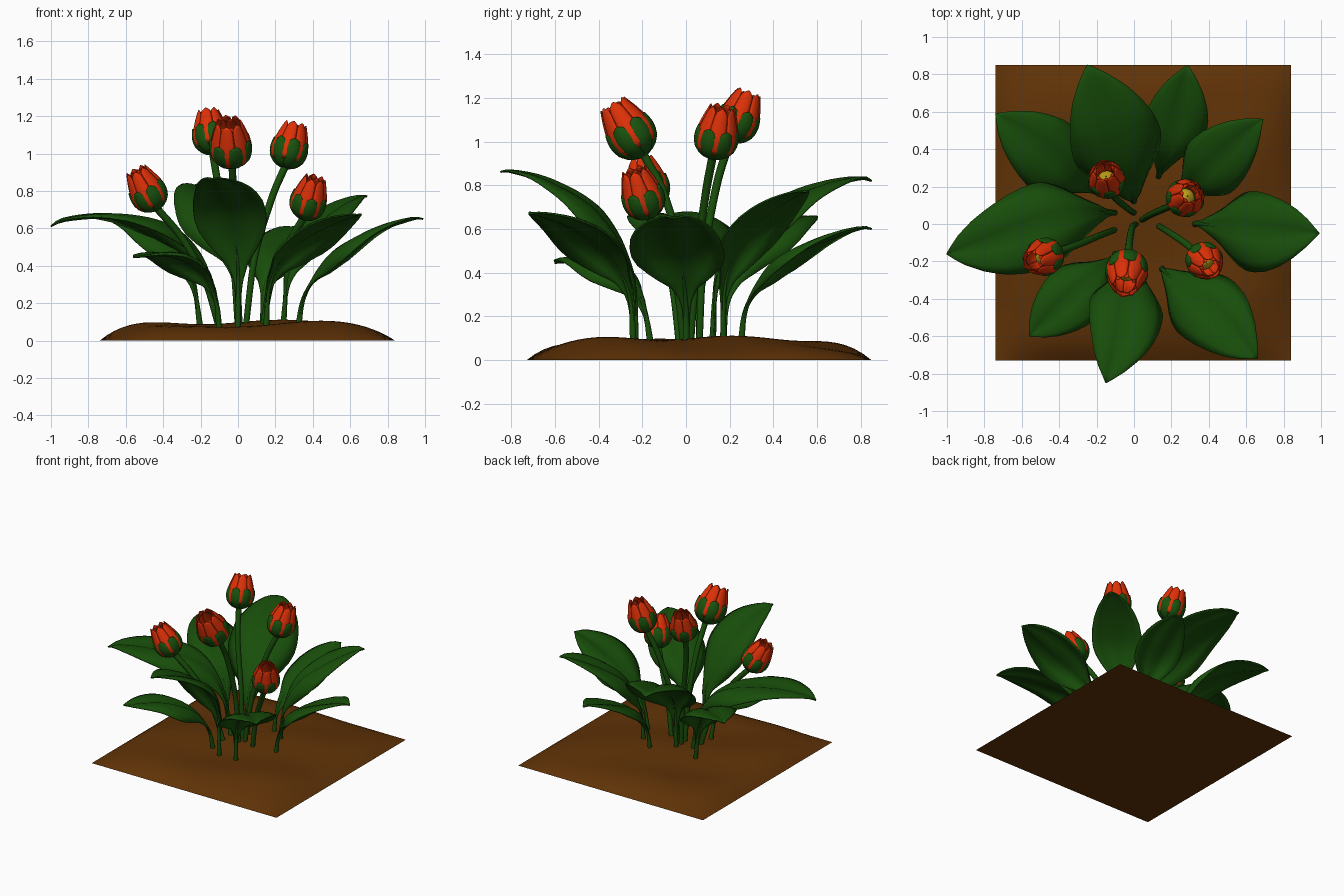
import bpy, bmesh, math
from mathutils import Vector

if "Cube" in bpy.data.objects:
    bpy.data.objects.remove(bpy.data.objects["Cube"])


def material(name, rgb):
    m = bpy.data.materials.new(name)
    m.diffuse_color = (*rgb, 1)
    m.use_nodes = True
    m.node_tree.nodes["Principled BSDF"].inputs["Base Color"].default_value = m.diffuse_color
    return m


LEAF = material("leaf_green", (0.009, 0.075, 0.003))
SEPAL = material("sepal_green", (0.01, 0.085, 0.004))
RED = material("petal_red", (0.72, 0.03, 0.002))
YELLOW = material("stamen_yellow", (0.5, 0.33, 0.01))
SOIL = material("soil_brown", (0.115, 0.032, 0.002))


def finish(bm, name, mat, thick=0, angle=50):
    me = bpy.data.meshes.new(name)
    bm.to_mesh(me)
    bm.free()
    ob = bpy.data.objects.new(name, me)
    bpy.context.collection.objects.link(ob)
    me.materials.append(mat)
    if thick:
        mod = ob.modifiers.new("thickness", "SOLIDIFY")
        mod.thickness = thick
        mod.offset = 0
    bpy.ops.object.select_all(action="DESELECT")
    ob.select_set(True)
    bpy.context.view_layer.objects.active = ob
    bpy.ops.object.shade_smooth_by_angle(angle=math.radians(angle))
    return ob


def lerp(table, t):
    for (a, va), (b, vb) in zip(table, table[1:]):
        if t <= b:
            return va + (vb - va) * max(0, t - a) / (b - a)
    return table[-1][1]


def spline(points, n):
    """Catmull-Rom through the points, resampled to n+1 even steps."""
    p = [Vector(q) for q in points]
    p = [2 * p[0] - p[1]] + p + [2 * p[-1] - p[-2]]
    dense = []
    for i in range(1, len(p) - 2):
        a, b, c, d = p[i - 1:i + 3]
        for k in range(20):
            t = k / 20
            dense.append(0.5 * (2 * b + (c - a) * t + (2 * a - 5 * b + 4 * c - d) * t * t
                                + (3 * b - a - 3 * c + d) * t ** 3))
    dense.append(p[-2])
    s = [0]
    for a, b in zip(dense, dense[1:]):
        s.append(s[-1] + (b - a).length)
    out, j = [], 0
    for k in range(n + 1):
        goal = s[-1] * k / n
        while j < len(s) - 2 and s[j + 1] < goal:
            j += 1
        out.append(dense[j].lerp(dense[j + 1], (goal - s[j]) / (s[j + 1] - s[j])))
    return out


def skin(bm, rows, closed=False):
    vs = [[bm.verts.new(c) for c in r] for r in rows]
    n = len(vs[0])
    for a, b in zip(vs, vs[1:]):
        for i in range(n if closed else n - 1):
            j = (i + 1) % n
            bm.faces.new((a[i], a[j], b[j], b[i]))
    return vs


def tube(name, path, r0, r1, mat, sides=10):
    rows = []
    for i, c in enumerate(path):
        tan = (path[min(i + 1, len(path) - 1)] - path[max(i - 1, 0)]).normalized()
        x = tan.cross(Vector((0, 1, 0))).normalized()
        y = tan.cross(x)
        r = r0 + (r1 - r0) * i / (len(path) - 1)
        rows.append([c + r * (x * math.cos(a) + y * math.sin(a))
                     for a in (2 * math.pi * k / sides for k in range(sides))])
    bm = bmesh.new()
    vs = skin(bm, rows, True)
    bm.faces.new(vs[0])
    bm.faces.new(vs[-1])
    bmesh.ops.recalc_face_normals(bm, faces=bm.faces)
    finish(bm, name, mat)


# Soil patch: low square mound with a flat underside
bm = bmesh.new()
bmesh.ops.create_grid(bm, x_segments=40, y_segments=40, size=0.79)
for v in bm.verts:
    u, w = v.co.x / 0.79, v.co.y / 0.79
    bump = 0.09 + 0.012 * math.sin(5 * u + 2 * w) + 0.01 * math.sin(7 * w - 3 * u + 1)
    v.co = (v.co.x + 0.05, v.co.y + 0.06, bump * max(0, 1 - abs(u) ** 6) * max(0, 1 - abs(w) ** 6))
bmesh.ops.holes_fill(bm, edges=[e for e in bm.edges if e.is_boundary], sides=0)
bmesh.ops.recalc_face_normals(bm, faces=bm.faces)
finish(bm, "soil", SOIL)

# Leaves: ribbon with a folded midrib and drooping edges, widening from a round stalk
WIDTH = [(0, .06), (.15, .07), (.22, .11), (.3, .27), (.36, .47), (.42, .68), (.5, .89), (.56, .98),
         (.62, 1), (.7, .95), (.78, .83), (.86, .63), (.93, .37), (1, .01)]
DROOP = [(0, .45), (.25, .6), (.35, .95), (.5, .8), (.7, .55), (1, .3)]


def leaf(name, half, pts):
    path = spline(pts, 30)
    d = path[-1] - path[0]
    side = Vector((d.y, -d.x, 0)).normalized()
    rows = []
    for i, c in enumerate(path):
        tan = (path[min(i + 1, 30)] - path[max(i - 1, 0)]).normalized()
        up = side.cross(tan).normalized()
        w = half * lerp(WIDTH, i / 30)
        k2 = lerp(DROOP, i / 30)
        rows.append([c + side * (u * w) + up * w * (0.48 * abs(u) - k2 * u * u)
                     for u in (k / 4 for k in range(-4, 5))])
    bm = bmesh.new()
    skin(bm, rows)
    finish(bm, name, LEAF, 0.008)
    tube(name + "_stalk", path[:13], 0.017, 0.004, LEAF)


leaf("leaf_right", .215, [(.32, 0, .06), (.36, 0, .25), (.5, -.02, .45), (.72, -.05, .57), (.93, -.05, .645),
                          (.99, -.05, .65)])
leaf("leaf_left", .225, [(-.1, .06, .06), (-.14, .06, .3), (-.24, .055, .5), (-.42, .02, .62),
                         (-.7, -.08, .655), (-.92, -.14, .64), (-1, -.16, .61)])
leaf("leaf_front", .2, [(0, -.23, .06), (0, -.25, .4), (-.03, -.4, .66), (-.07, -.62, .8), (-.13, -.8, .86),
                        (-.15, -.85, .862)])
leaf("leaf_front_right", .2, [(.15, -.24, .06), (.17, -.26, .3), (.27, -.35, .48), (.46, -.51, .6),
                              (.62, -.68, .665), (.66, -.72, .67)])
leaf("leaf_front_left", .17, [(-.1, -.16, .06), (-.12, -.19, .22), (-.2, -.27, .37), (-.36, -.42, .45),
                              (-.56, -.6, .445)])
leaf("leaf_back_left", .2, [(-.2, .17, .06), (-.24, .19, .3), (-.33, .26, .5), (-.5, .41, .61),
                            (-.7, .56, .65), (-.74, .59, .65)])
leaf("leaf_back", .245, [(0, .12, .06), (-.01, .15, .4), (-.05, .29, .6), (-.12, .52, .745), (-.22, .78, .825),
                         (-.25, .85, .82)])
leaf("leaf_back_inner", .17, [(.13, .25, .06), (.14, .28, .25), (.18, .4, .43), (.24, .6, .53), (.28, .8, .6),
                              (.285, .85, .6)])
leaf("leaf_back_right", .175, [(.24, .17, .06), (.27, .18, .35), (.35, .25, .55), (.5, .39, .68),
                               (.65, .53, .765), (.69, .56, .77)])

# Bud profile (height, radius), shared by sepals and petals
BUD = [(0, .015), (.008, .042), (.025, .068), (.05, .09), (.08, .1), (.11, .102), (.15, .095),
       (.2, .08), (.26, .058)]


def lobes(name, place, n, z0, z1, low, offset, spread, power, mat, phase):
    """Ring of n curved lobes; each is full width to height low, then rounds to its tip."""
    bm = bmesh.new()
    for k in range(n):
        mid = 2 * math.pi * (k + phase) / n
        rows = []
        for i in range(13):
            z = z0 + (z1 - z0) * i / 12
            s = max(0, (z - low) / (z1 - low))
            half = math.pi / n * spread * (math.sqrt(max(0, 1 - s ** power)) * 0.9 + 0.1)
            r = lerp(BUD, z) + offset * (z / z1)
            rows.append([place(r * (1 - 0.05 * (u * u)) * math.cos(mid + u * half),
                               r * (1 - 0.05 * (u * u)) * math.sin(mid + u * half), z)
                         for u in (j / 3 for j in range(-3, 4))])
        skin(bm, rows)
    finish(bm, name, mat, 0.005)


def flower(tag, size, base, tip, stem):
    base, tip = Vector(base), Vector(tip)
    axis = (tip - base).normalized()
    x = axis.cross(Vector((0, 1, 0))).normalized()
    y = axis.cross(x)

    def place(a, b, c):
        return base + size * (x * a + y * b + axis * c)

    tube(tag + "_stem", spline(stem + [base + axis * 0.01], 16), 0.016, 0.02, LEAF)
    lobes(tag + "_sepals", place, 7, 0, .155, .085, .003, 1.03, 2, SEPAL, 0)
    lobes(tag + "_outer_petals", place, 7, .04, .255, .21, -.002, .97, 3, RED, .5)
    lobes(tag + "_inner_petals", place, 7, .04, .24, .2, -.02, 1, 3, RED, 0)
    # Yellow stamen cone inside the cup
    bm = bmesh.new()
    skin(bm, [[place(r * math.cos(k * math.pi / 6), r * math.sin(k * math.pi / 6), z) for k in range(12)]
              for z, r in ((.05, .03), (.12, .05), (.145, .035), (.155, .003))], True)
    bmesh.ops.recalc_face_normals(bm, faces=bm.faces)
    finish(bm, tag + "_stamens", YELLOW)


flower("flower_back", .96, (-.135, .2, 1.0), (-.16, .29, 1.23),
       [(0, .06, .06), (-.03, .08, .45), (-.1, .14, .8)])
flower("flower_right", .98, (.25, .12, .922), (.305, .165, 1.145),
       [(.04, .02, .06), (.09, .05, .45), (.18, .09, .76)])
flower("flower_front", 1.1, (-.03, -.19, .935), (-.05, -.335, 1.17),
       [(.01, 0, .06), (-.01, -.02, .45), (-.025, -.1, .76)])
flower("flower_left", .97, (-.43, -.155, .7), (-.54, -.2, .9),
       [(-.1, -.03, .06), (-.18, -.06, .33), (-.3, -.11, .55)])
flower("flower_front_right", .95, (.35, -.165, .65), (.41, -.235, .86),
       [(.13, -.01, .06), (.18, -.04, .32), (.27, -.1, .52)])
